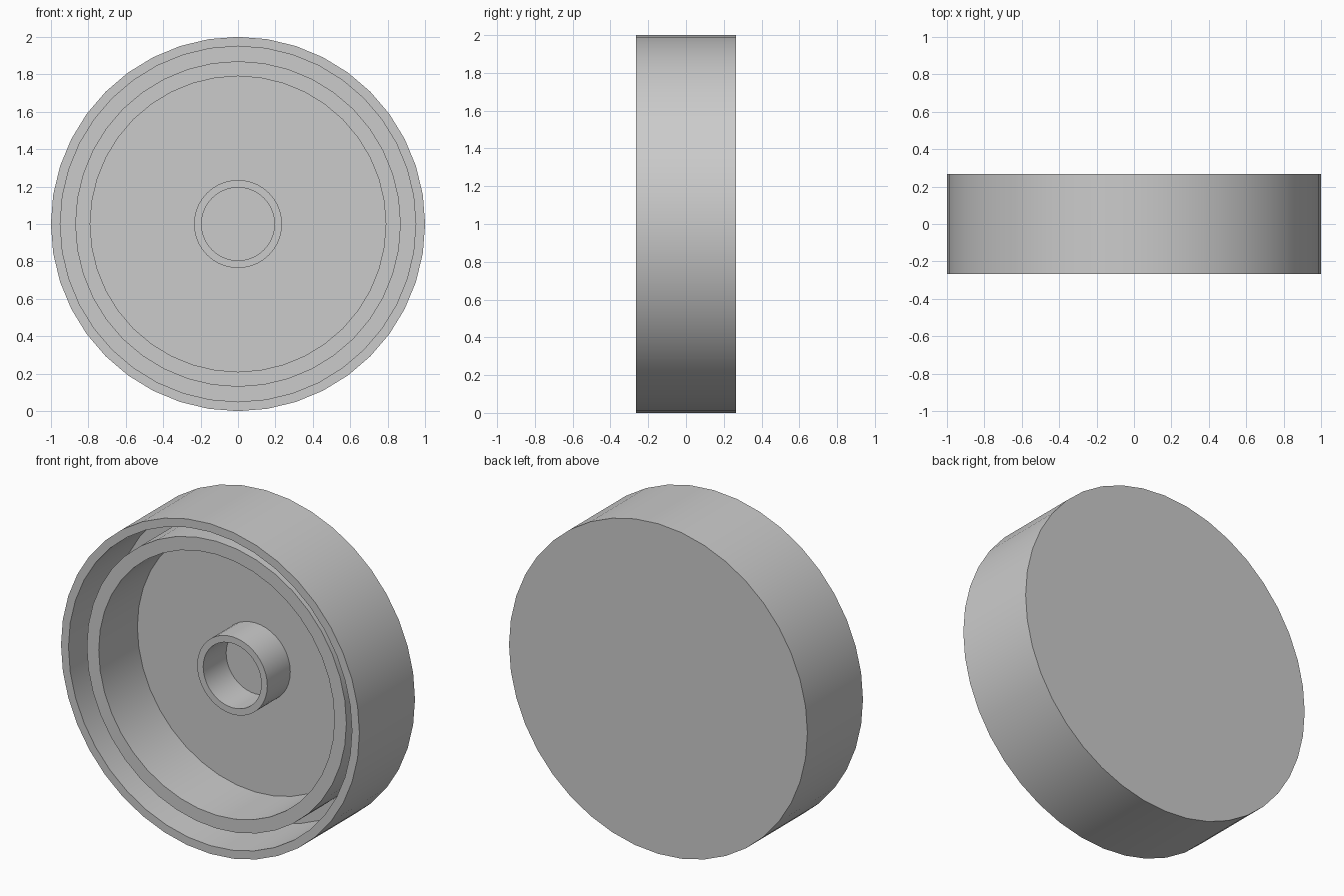
import bpy, bmesh, math

cube = bpy.data.objects.get("Cube")
if cube:
    bpy.data.objects.remove(cube, do_unlink=True)

SEGMENTS = 40
FRONT, BACK, FLOOR = -0.266, 0.266, 0.165
RING_TOP, BOSS_TOP = -0.205, -0.055

grey = bpy.data.materials.new("light_grey")
grey.use_nodes = True
colour = (0.6, 0.6, 0.6, 1)
grey.diffuse_color = colour
grey.node_tree.nodes["Principled BSDF"].inputs["Base Color"].default_value = colour


def lathe(name, profile):
    """Turn (radius, y) points about the y axis and cap both ends."""
    bm = bmesh.new()
    loops = []
    for radius, y in profile:
        angles = [2 * math.pi * i / SEGMENTS for i in range(SEGMENTS)]
        loops.append([bm.verts.new((radius * math.cos(a), y, 1 + radius * math.sin(a)))
                      for a in angles])
    for a, b in zip(loops, loops[1:]):
        for i in range(SEGMENTS):
            j = (i + 1) % SEGMENTS
            bm.faces.new((a[i], a[j], b[j], b[i]))
    bm.faces.new(loops[0])
    bm.faces.new(loops[-1])
    bmesh.ops.recalc_face_normals(bm, faces=bm.faces)
    mesh = bpy.data.meshes.new(name)
    bm.to_mesh(mesh)
    bm.free()
    mesh.materials.append(grey)
    obj = bpy.data.objects.new(name, mesh)
    bpy.context.collection.objects.link(obj)
    bpy.ops.object.select_all(action='DESELECT')
    obj.select_set(True)
    bpy.context.view_layer.objects.active = obj
    bpy.ops.object.shade_smooth_by_angle(angle=math.radians(30))
    return obj


outer_rim = [(1, BACK), (1, FRONT), (0.95, FRONT), (0.95, FLOOR)]
inner_ring = [(0.87, FLOOR), (0.87, RING_TOP), (0.79, RING_TOP), (0.79, FLOOR)]
centre_boss = [(0.235, FLOOR), (0.235, BOSS_TOP), (0.195, BOSS_TOP), (0.195, FLOOR)]

# One closed shell: back plate, rim, groove, ring, floor and hollow boss
lathe("round_cap", outer_rim + inner_ring + centre_boss)
